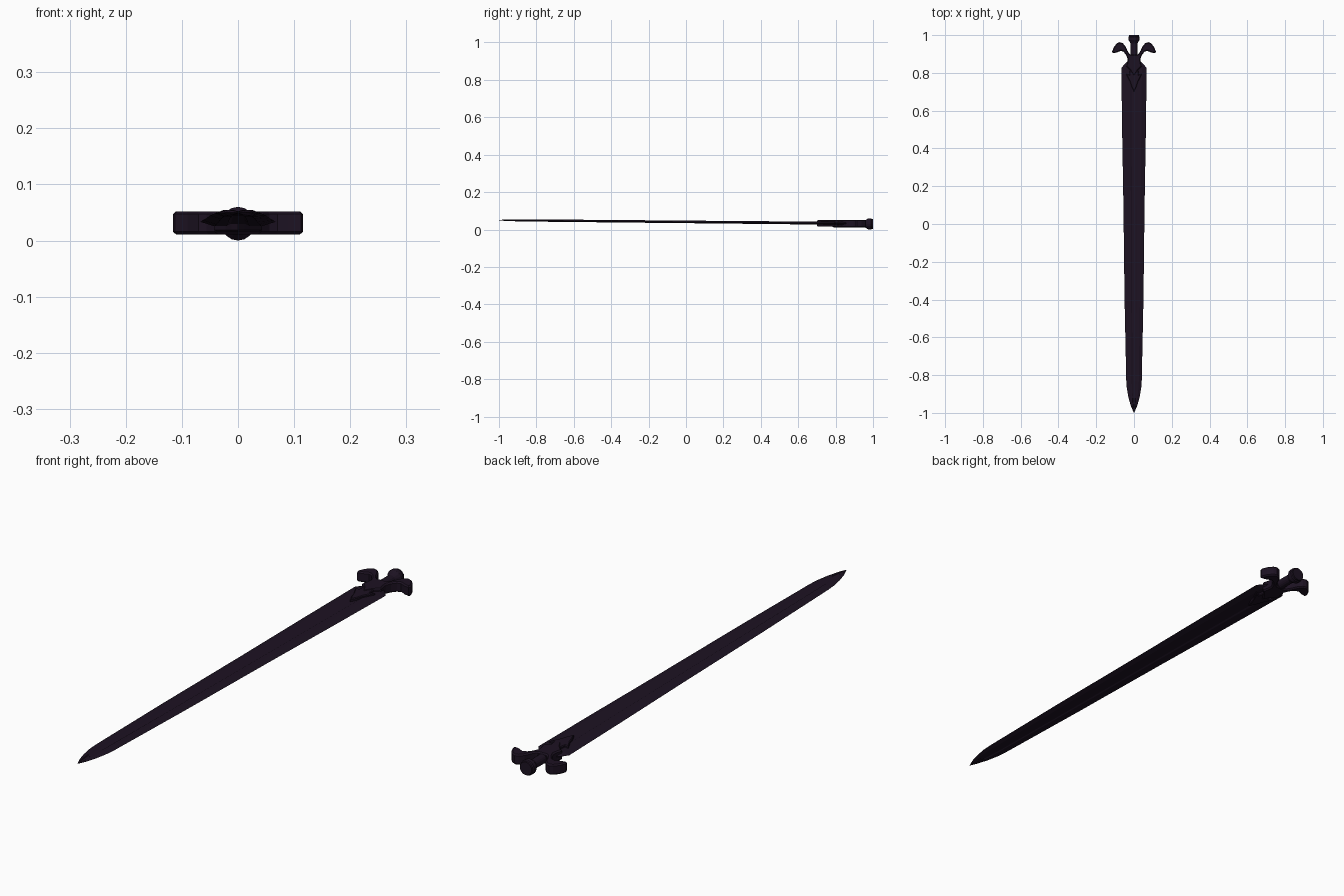
import bpy, bmesh, math

if "Cube" in bpy.data.objects:
    bpy.data.objects.remove(bpy.data.objects["Cube"])

ZC = 0.03  # height of the hilt axis


def material(name, rgb):
    m = bpy.data.materials.new(name)
    m.diffuse_color = (*rgb, 1)
    m.use_nodes = True
    m.node_tree.nodes["Principled BSDF"].inputs["Base Color"].default_value = m.diffuse_color
    return m


dark = material("dark_violet", (0.012, 0.006, 0.016))


def finish(name, bm):
    bmesh.ops.recalc_face_normals(bm, faces=bm.faces)
    me = bpy.data.meshes.new(name)
    bm.to_mesh(me)
    bm.free()
    ob = bpy.data.objects.new(name, me)
    bpy.context.collection.objects.link(ob)
    me.materials.append(dark)
    return ob


def loft(name, rings):
    bm = bmesh.new()
    vs = [[bm.verts.new(p) for p in r] for r in rings]
    n = len(vs[0])
    for a, b in zip(vs, vs[1:]):
        for i in range(n):
            j = (i + 1) % n
            bm.faces.new((a[i], a[j], b[j], b[i]))
    bm.faces.new(vs[0])
    bm.faces.new(vs[-1])
    return finish(name, bm)


def plate(name, half, z0, z1, bevel):
    # half outline (x >= 0) mirrored across the centre line and extruded
    pts = half + [(-x, y) for x, y in reversed(half) if x > 1e-6]
    bm = bmesh.new()
    f = bm.faces.new([bm.verts.new((x, y, z0)) for x, y in pts])
    top = bmesh.ops.extrude_face_region(bm, geom=[f])["geom"]
    for v in top:
        if isinstance(v, bmesh.types.BMVert):
            v.co.z = z1
    rim = [e for e in bm.edges if abs(e.verts[0].co.z - e.verts[1].co.z) < 1e-6]
    bmesh.ops.recalc_face_normals(bm, faces=bm.faces)
    if bevel:
        bmesh.ops.bevel(bm, geom=rim, offset=bevel, segments=1, affect='EDGES',
                        clamp_overlap=True)
    return finish(name, bm)


# Blade: bevelled edges, flat faces and a shallow fuller, rising slightly to the tip
def blade_ring(y, w, t):
    zc = 0.0335 + (0.8 - y) * 0.0092
    top = [(w, 0), (0.62 * w, t), (0.3 * w, t), (0.2 * w, 0.6 * t),
           (-0.2 * w, 0.6 * t), (-0.3 * w, t), (-0.62 * w, t), (-w, 0)]
    sec = top + [(x, -z) for x, z in reversed(top[1:-1])]
    return [(x, y, zc + z) for x, z in sec]


loft("blade", [blade_ring(*s) for s in [
    (-1.0, 0.0006, 0.0008), (-0.965, 0.016, 0.004), (-0.92, 0.029, 0.005),
    (-0.87, 0.038, 0.0055), (-0.83, 0.041, 0.006), (-0.4, 0.050, 0.0065),
    (0.1, 0.056, 0.007), (0.5, 0.063, 0.0075), (0.825, 0.067, 0.008),
    (0.845, 0.052, 0.008), (0.865, 0.03, 0.008)]])

# Guard with two drooping curled wings
plate("guard", [(0, 0.78), (0.022, 0.815), (0.042, 0.835), (0.036, 0.855), (0.034, 0.875),
                (0.042, 0.895), (0.056, 0.912), (0.07, 0.917), (0.09, 0.908),
                (0.112, 0.904), (0.116, 0.914), (0.106, 0.938), (0.09, 0.957),
                (0.076, 0.963), (0.06, 0.958), (0.046, 0.942), (0.035, 0.918),
                (0.026, 0.903), (0.018, 0.897)], 0.011, 0.052, 0.005)

# Pointed langet lying over the blade root
plate("langet", [(0, 0.70), (0.012, 0.725), (0.022, 0.755), (0.043, 0.795),
                 (0.025, 0.79), (0.02, 0.83), (0, 0.84)], 0.016, 0.05, 0.003)

# Short grip flaring into the pommel disc
loft("grip_and_pommel", [
    [(r * math.cos(a * math.tau / 16), y, ZC + r * math.sin(a * math.tau / 16))
     for a in range(16)]
    for y, r in [(0.85, 0.019), (0.955, 0.018), (0.963, 0.022), (0.975, 0.03),
                 (0.99, 0.03), (0.993, 0.026), (1.0, 0.026)]])
